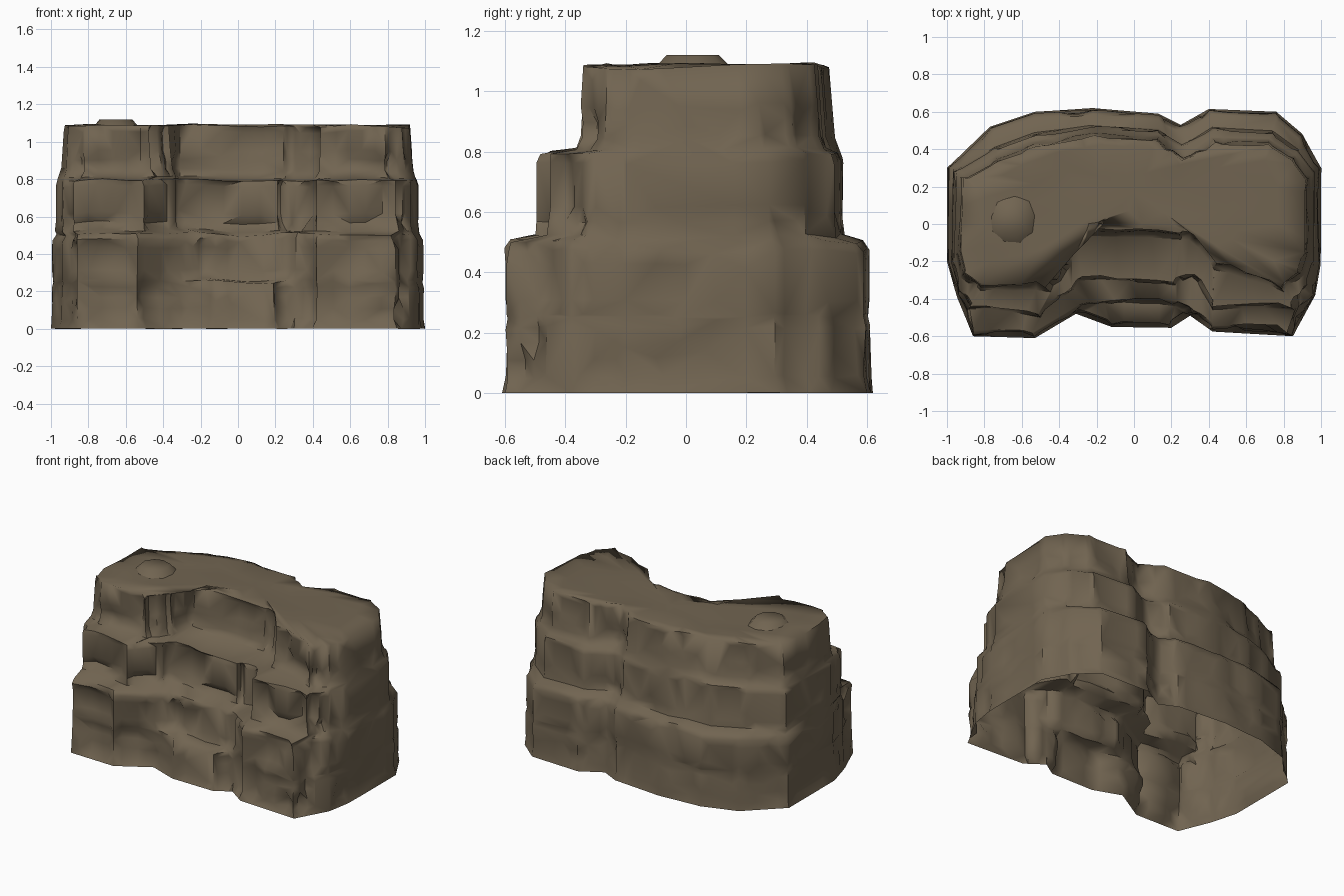
import bpy, bmesh, math
from mathutils import Vector, noise

if "Cube" in bpy.data.objects:
    bpy.data.objects.remove(bpy.data.objects["Cube"])

# one colour
rock = bpy.data.materials.new("brown_rock")
rock.diffuse_color = (0.165, 0.128, 0.082, 1)
rock.use_nodes = True
rock.node_tree.nodes["Principled BSDF"].inputs["Base Color"].default_value = rock.diffuse_color

# outlines of the three terraces, counter-clockwise from the front left
LOW = [(-.86, -.6), (-.53, -.61), (-.31, -.48), (-.12, -.55), (.2, -.555), (.3, -.49), (.42, -.575),
       (.85, -.6), (.97, -.38), (1, -.2), (1, .3), (.9, .48), (.76, .6), (.4, .615), (.25, .53),
       (.13, .59), (-.22, .62), (-.53, .6), (-.77, .52), (-1, .3), (-1, -.2), (-.95, -.38)]
MID = [(-.88, -.46), (-.5, -.5), (-.32, -.36), (-.28, -.3), (.22, -.33), (.31, -.28), (.42, -.46),
       (.86, -.46), (.93, -.33), (.97, -.2), (.97, .28), (.88, .4), (.74, .5), (.42, .52), (.26, .43),
       (.13, .51), (-.22, .53), (-.53, .49), (-.75, .41), (-.97, .28), (-.98, -.2), (-.94, -.36)]
TOP = [(-.82, -.35), (-.45, -.36), (-.34, -.22), (-.31, -.05), (.24, -.08), (.31, -.09), (.43, -.24),
       (.8, -.36), (.9, -.27), (.94, -.15), (.94, .25), (.86, .36), (.72, .45), (.42, .46), (.27, .36),
       (.13, .47), (-.22, .5), (-.53, .44), (-.74, .36), (-.94, .25), (-.95, -.15), (-.92, -.28)]
SUB = 5


def shelf(outline, dy):
    """Push the front centre back to leave a step."""
    return [(x, y + dy) if i in (3, 4) else (x, y) for i, (x, y) in enumerate(outline)]


def ring(outline, z, inset, rough):
    """Subdivided outline with blocky chips taken out of it."""
    pts = []
    n = len(outline)
    for i in range(n):
        a, b = Vector(outline[i]), Vector(outline[(i + 1) % n])
        d = (b - a).normalized()
        inward = Vector((-d.y, d.x))
        for s in range(SUB):
            p = a.lerp(b, s / SUB)
            q = Vector((p.x * 5.5 + 3.1, p.y * 5.5 + 7.7, z * 6 + .3))
            chip = abs(noise.cell(q)) % 1
            front = p.y < -.02 and abs(p.x) < .93
            depth = chip * rough * (.06 if front else .022)
            if s == 0:
                depth *= .3
            p = p + inward * (inset + depth)
            wob = noise.noise(Vector((p.x * 4, p.y * 4, z))) * .018 if z > .01 else 0
            pts.append(Vector((p.x, p.y, z + wob)))
    return pts


def add_object(name, bm, angle):
    mesh = bpy.data.meshes.new(name)
    bm.to_mesh(mesh)
    bm.free()
    mesh.materials.append(rock)
    ob = bpy.data.objects.new(name, mesh)
    bpy.context.collection.objects.link(ob)
    bpy.ops.object.select_all(action='DESELECT')
    ob.select_set(True)
    bpy.context.view_layer.objects.active = ob
    bpy.ops.object.shade_smooth_by_angle(angle=math.radians(angle))
    return ob


# terrace walls and ledges, open underneath
STEP = shelf(LOW, .11)
rows = [(LOW, 0, 0, 0)]
rows += [(LOW, z, .004, 1) for z in (.05, .11, .17, .22)]
rows += [(LOW, .25, .015, .5), (STEP, .26, .01, .5)]
rows += [(STEP, z, .006, 1) for z in (.31, .37, .43, .475)]
rows += [(STEP, .505, .03, .4), (MID, .525, 0, .3)]
rows += [(MID, z, .004, 1) for z in (.57, .62, .67, .72, .765)]
rows += [(MID, .795, .015, .4), (TOP, .81, -.01, .3)]
rows += [(TOP, z, (z - .8) * .07, 1) for z in (.85, .9, .95, 1.0, 1.05)]
rows += [(TOP, 1.082, .025, .4)]

bm = bmesh.new()
rings = [[bm.verts.new(p) for p in ring(o, z, i, r)] for o, z, i, r in rows]

# gently uneven summit, rings closing toward the middle
centre = Vector((0, .17, 1.09))
for k in (.85, .6, .3):
    new = []
    for v in rings[len(rows) - 1]:
        p = centre.lerp(v.co, k)
        p.z = 1.088 + noise.noise(Vector((p.x * 3, p.y * 3, 5))) * .022
        new.append(bm.verts.new(p))
    rings.append(new)
count = len(rings[0])
for lo, hi in zip(rings, rings[1:]):
    for i in range(count):
        j = (i + 1) % count
        bm.faces.new((lo[i], lo[j], hi[j], hi[i]))
mid = bm.verts.new(centre)
for i in range(count):
    bm.faces.new((rings[-1][i], rings[-1][(i + 1) % count], mid))
bmesh.ops.triangulate(bm, faces=bm.faces[:])
cliff = add_object("stepped_rock", bm, 50)

# angular, irregular facets
dec = cliff.modifiers.new("facets", 'DECIMATE')
dec.ratio = .42
bpy.ops.object.modifier_move_to_index(modifier="facets", index=0)

# small flat boulder on the summit
bm = bmesh.new()
bmesh.ops.create_cone(bm, cap_ends=True, segments=9, radius1=.15, radius2=.09, depth=.06)
for v in bm.verts:
    v.co.x += noise.noise(v.co * 9) * .03
    v.co += Vector((-.65, .02, 1.09))
add_object("summit_boulder", bm, 50)
